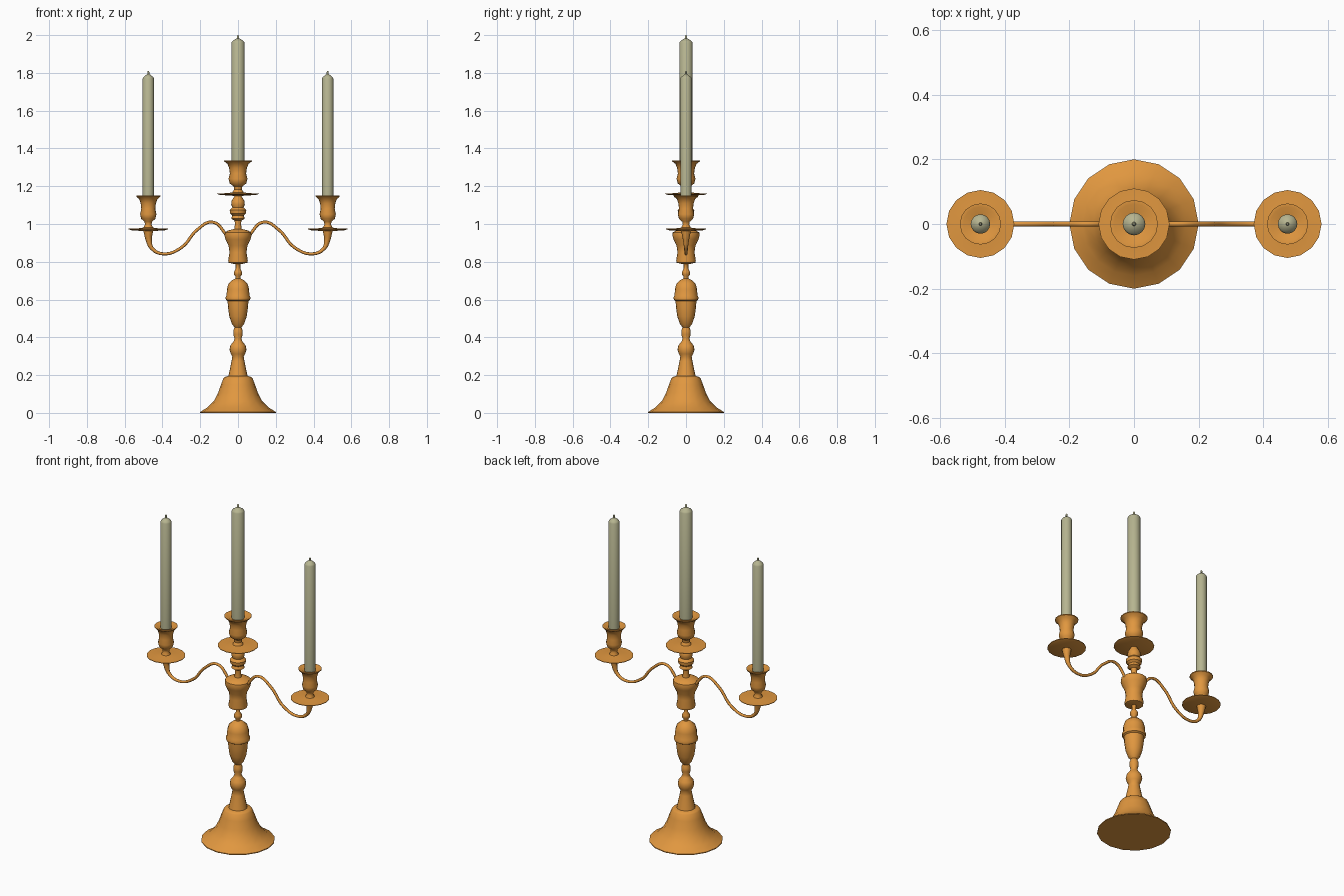
import bpy
import bmesh
from math import cos, sin, tau, radians

default_cube = bpy.data.objects.get("Cube")
if default_cube:
    bpy.data.objects.remove(default_cube, do_unlink=True)

SIDES = 16


def make_material(name, color, metallic=0.0):
    material = bpy.data.materials.new(name)
    material.use_nodes = True
    material.diffuse_color = color
    shader = next(n for n in material.node_tree.nodes if n.type == "BSDF_PRINCIPLED")
    shader.inputs["Base Color"].default_value = color
    shader.inputs["Metallic"].default_value = metallic
    return material


brass = make_material("warm brass", (0.75, 0.31, 0.05, 1))
wax = make_material("pale green wax", (0.47, 0.46, 0.28, 1))


def lathe(name, profile, material, location=(0, 0, 0), radial=1.0):
    """Spin a closed solid from (radius, height) pairs given in thousandths."""
    bm = bmesh.new()
    rings = []
    for radius, height in profile:
        r, z = radius * radial / 1000, height / 1000
        rings.append([bm.verts.new((r * cos(tau * i / SIDES), r * sin(tau * i / SIDES), z))
                      for i in range(SIDES)])
    for lower, upper in zip(rings, rings[1:]):
        for i in range(SIDES):
            j = (i + 1) % SIDES
            bm.faces.new((lower[i], lower[j], upper[j], upper[i]))
    bm.faces.new(list(reversed(rings[0])))
    bm.faces.new(rings[-1])
    mesh = bpy.data.meshes.new(name)
    bm.to_mesh(mesh)
    bm.free()
    mesh.materials.append(material)
    obj = bpy.data.objects.new(name, mesh)
    obj.location = location
    bpy.context.collection.objects.link(obj)
    bpy.ops.object.select_all(action="DESELECT")
    obj.select_set(True)
    bpy.context.view_layer.objects.active = obj
    bpy.ops.object.shade_smooth_by_angle(angle=radians(40))
    return obj


def candle_set(prefix, x, drip_z, tray_radius, radial, candle_top):
    """Drip tray, cup and candle stacked above one point."""
    lathe(prefix + "_drip_tray",
          [(20, -8), (tray_radius - 15, -3), (tray_radius, 2), (tray_radius, 5),
           (60, 6), (24, 11)],
          brass, (x, 0, drip_z))
    lathe(prefix + "_candle_cup",
          [(30, 5), (28, 14), (20, 26), (23, 42), (44, 58), (50, 82), (43, 110),
           (47, 140), (56, 162), (74, 175), (74, 180), (62, 180), (36, 168)],
          brass, (x, 0, drip_z), radial)
    # Candle heights are measured down from the wick tip
    bottom = (drip_z + 0.15 - candle_top) * 1000
    lathe(prefix + "_candle",
          [(35, bottom), (35, -40), (30, -32), (8, -17)],
          wax, (x, 0, candle_top), radial)
    lathe(prefix + "_wick", [(6, -20), (6, -4), (3, 0)], wax, (x, 0, candle_top), radial)


def curved_arm(name, side):
    """Slender S-shaped arm that flares under its drip tray."""
    path = [(45, 900, 1), (72, 955, 1), (135, 1010, 1), (215, 970, 1), (300, 875, 1),
            (395, 842, 1), (455, 870, 1.2), (472, 915, 2), (475, 964, 3.2)]
    curve = bpy.data.curves.new(name, "CURVE")
    curve.dimensions = "3D"
    curve.bevel_depth = 0.008
    curve.bevel_resolution = 2
    curve.resolution_u = 6
    curve.use_fill_caps = True
    spline = curve.splines.new("BEZIER")
    spline.bezier_points.add(len(path) - 1)
    for point, (x, z, thickness) in zip(spline.bezier_points, path):
        point.co = (side * x / 1000, 0, z / 1000)
        point.radius = thickness
        point.handle_left_type = point.handle_right_type = "AUTO"
    curve.materials.append(brass)
    obj = bpy.data.objects.new(name, curve)
    bpy.context.collection.objects.link(obj)


# Flared foot with a stepped shoulder
lathe("foot",
      [(200, 0), (200, 5), (160, 30), (128, 62), (106, 105), (90, 150), (77, 184),
       (70, 190), (52, 195)], brass)

# Lower stem and its small knop
lathe("lower_stem",
      [(52, 190), (42, 235), (34, 275), (30, 298), (38, 312), (45, 335), (40, 358),
       (24, 378), (18, 392), (25, 415), (25, 435), (17, 456)], brass)

# Urn with a raised band
lathe("urn",
      [(17, 452), (32, 470), (46, 510), (53, 560), (55, 592), (64, 598), (66, 612),
       (60, 622), (59, 655), (50, 685), (30, 703), (13, 712)], brass)

# Narrow neck with a bead
lathe("neck_bead",
      [(13, 708), (13, 722), (21, 732), (21, 748), (12, 762), (12, 785), (20, 798)], brass)

# Socket that carries the arms
lathe("arm_socket",
      [(20, 788), (50, 795), (52, 808), (45, 850), (50, 885), (66, 918), (72, 940),
       (70, 955), (52, 966), (20, 974)], brass)

# Upper finial under the middle drip tray
lathe("upper_stem",
      [(20, 970), (16, 1000), (18, 1018), (36, 1028), (30, 1045), (42, 1056), (44, 1075),
       (30, 1088), (36, 1104), (34, 1122), (20, 1145), (16, 1160)], brass)

candle_set("middle", 0, 1.157, 110, 1.0, 2.0)

# Matching arms and candles on both sides
for label, side in (("left", 1), ("right", -1)):
    curved_arm(label + "_arm", side)
    candle_set(label, side * 0.475, 0.97, 105, 0.86, 1.81)
